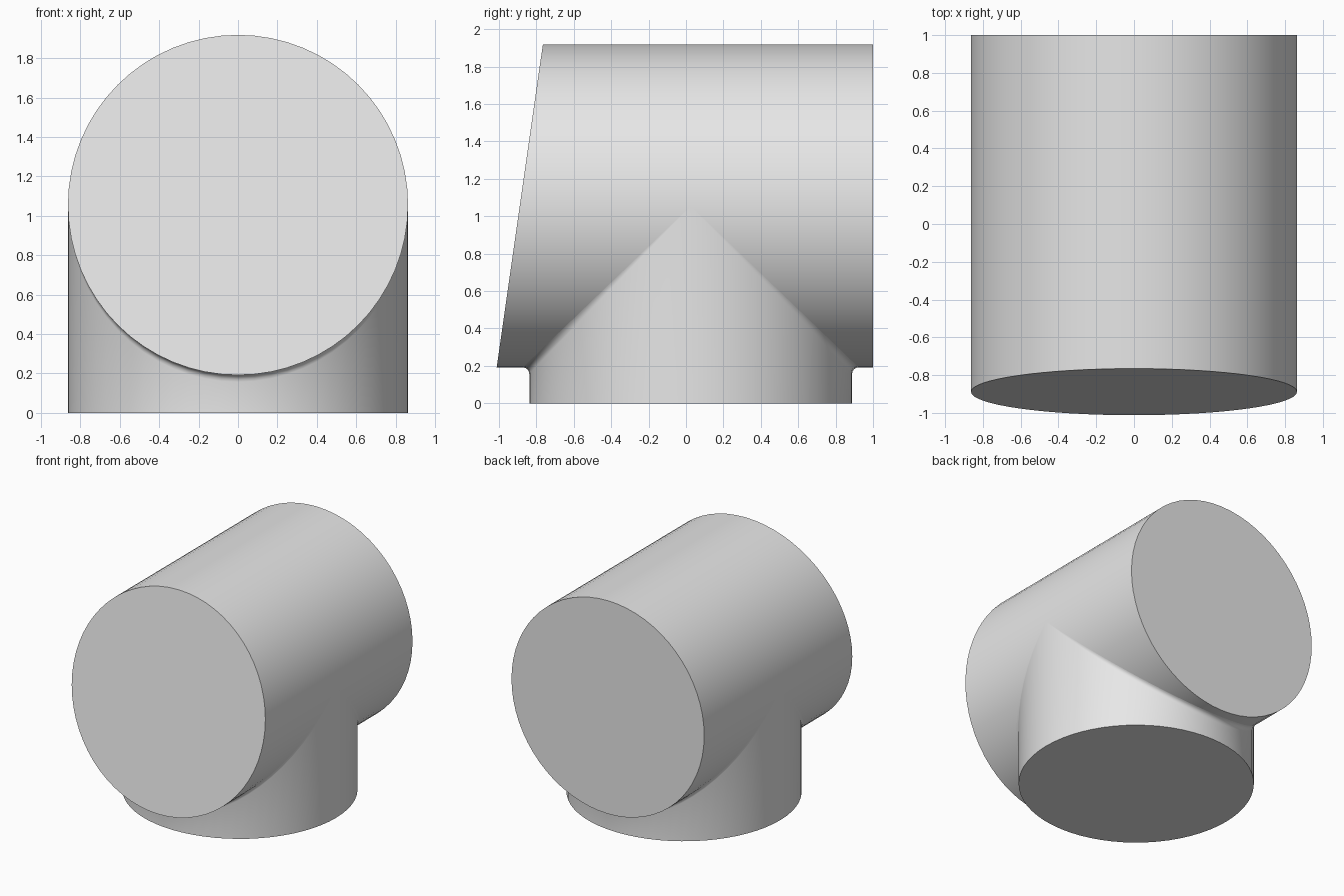
import bpy, bmesh
from math import sin, cos, pi, radians, sqrt

default = bpy.data.objects.get("Cube")
if default:
    bpy.data.objects.remove(default)

RADIUS, AXIS_Z, SIDES = 0.863, 1.055, 64
NECK_Y = 0.025

grey = bpy.data.materials.new("plain_grey")
grey.use_nodes = True
grey.diffuse_color = (0.8, 0.8, 0.8, 1)
grey.node_tree.nodes["Principled BSDF"].inputs["Base Color"].default_value = (0.8, 0.8, 0.8, 1)


def finish(bm, name):
    bmesh.ops.recalc_face_normals(bm, faces=bm.faces)
    mesh = bpy.data.meshes.new(name)
    bm.to_mesh(mesh)
    bm.free()
    obj = bpy.data.objects.new(name, mesh)
    bpy.context.collection.objects.link(obj)
    mesh.materials.append(grey)
    bpy.ops.object.select_all(action='DESELECT')
    obj.select_set(True)
    bpy.context.view_layer.objects.active = obj
    bpy.ops.object.shade_smooth_by_angle(angle=radians(30))


def loft(bm, rings):
    """Skin a list of closed point rings; returns the vertex rings."""
    rows = [[bm.verts.new(p) for p in ring] for ring in rings]
    for low, high in zip(rows, rows[1:]):
        for i in range(SIDES):
            j = (i + 1) % SIDES
            bm.faces.new((low[i], low[j], high[j], high[i]))
    return rows


angles = [2 * pi * i / SIDES for i in range(SIDES)]

# Horizontal barrel: slanted, rounded front and a flat sharp back
bm = bmesh.new()
circle = [(RADIUS * cos(a), AXIS_Z + RADIUS * sin(a)) for a in angles]
front = [(x, -1.0 + 0.143 * (z - 0.277), z) for x, z in circle]
back = [(x, 1.0, z) for x, z in circle]
rows = loft(bm, [front, back])
front_cap = bm.faces.new(rows[0])
bm.faces.new(rows[1])
bmesh.ops.bevel(bm, geom=list(front_cap.edges), offset=0.085, segments=6,
                profile=0.5, affect='EDGES')
finish(bm, "barrel")


# Upright neck: its top follows the barrel and flares into a small fillet
def neck_ring(level):
    ring = []
    for a in angles:
        x, y = RADIUS * cos(a), RADIUS * sin(a)
        side = 1 if y > 0 else -1
        fillet = 0.035 * abs(sin(a))
        top = AXIS_Z - sqrt(max(RADIUS ** 2 - x * x, 0))
        if level is None:
            z = 0
        else:
            t = level * pi / 2
            z = top - fillet + fillet * sin(t)
            y += side * fillet * (1 - cos(t))
        ring.append((x, y + NECK_Y, z))
    return ring


bm = bmesh.new()
rows = loft(bm, [neck_ring(None)] + [neck_ring(i / 4) for i in range(5)])
bm.faces.new(rows[0])
finish(bm, "neck")
